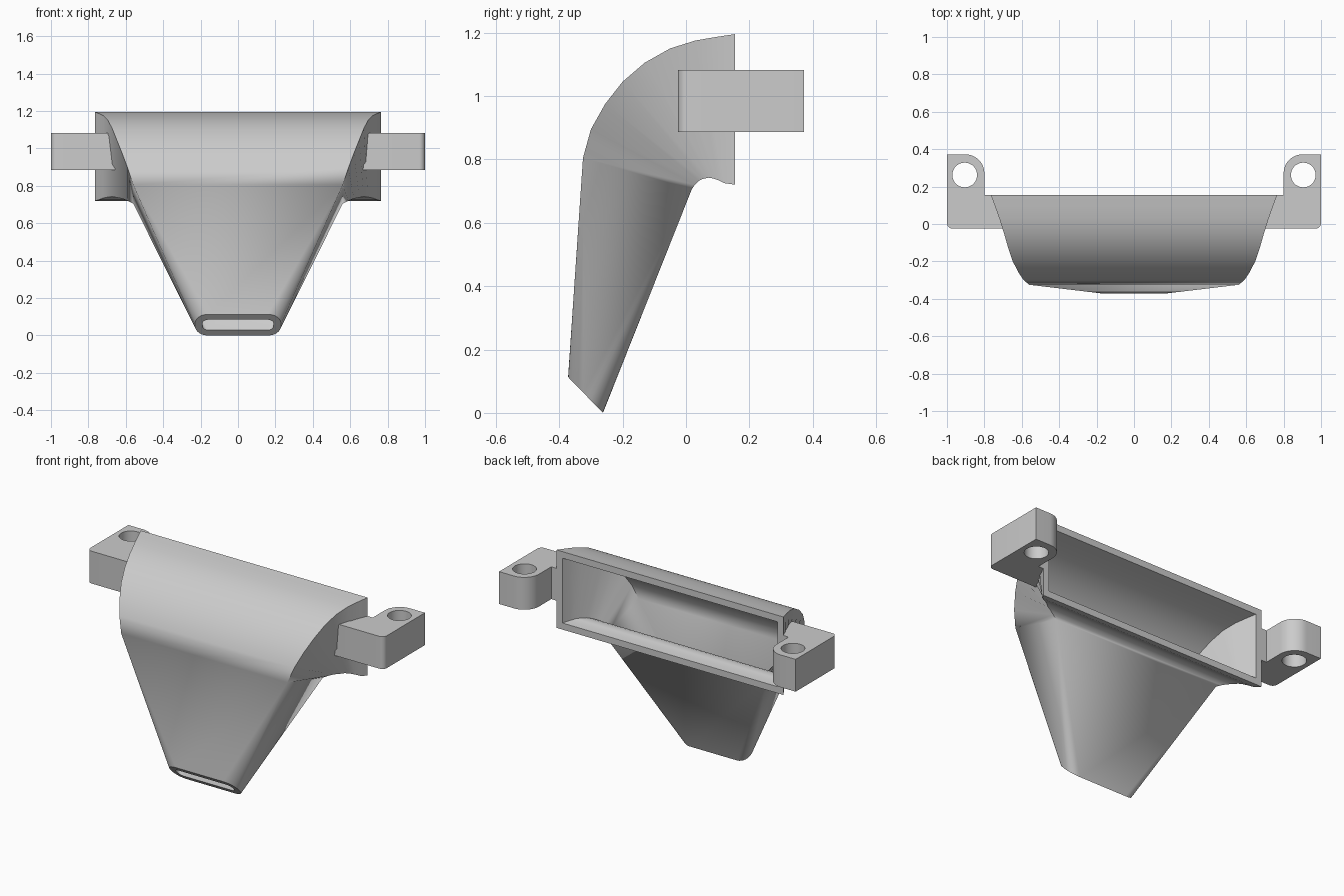
import bpy
import bmesh
from math import cos, sin, pi, radians
from mathutils import Vector

old = bpy.data.objects.get("Cube")
if old:
    bpy.data.objects.remove(old)

# Single plain grey plastic
grey = bpy.data.materials.new("light_grey_plastic")
grey.use_nodes = True
grey.diffuse_color = (0.6, 0.6, 0.6, 1)
grey.node_tree.nodes["Principled BSDF"].inputs["Base Color"].default_value = (0.6, 0.6, 0.6, 1)

WALL = 0.04
INLET_Y = 0.155


def finish(obj):
    """Assign the material and smooth curved areas."""
    obj.data.materials.clear()
    obj.data.materials.append(grey)
    bpy.ops.object.select_all(action='DESELECT')
    obj.select_set(True)
    bpy.context.view_layer.objects.active = obj
    bpy.ops.object.shade_smooth_by_angle(angle=radians(32))


def arc(cx, cy, r, start, sweep, steps):
    """Points along a circular arc, angles in quarter turns."""
    angles = [(start + sweep * i / steps) * pi / 2 for i in range(steps + 1)]
    return [(cx + r * cos(a), cy + r * sin(a)) for a in angles]


def section(outer, inner, half_width, radius, inset):
    """Rounded rectangle spanning two side-profile points."""
    top, bottom = Vector((0, *outer)), Vector((0, *inner))
    centre, up = (top + bottom) / 2, (top - bottom).normalized()
    r = max(radius - inset, 0)
    a = half_width - inset - r
    b = (top - bottom).length / 2 - inset - r
    points = []
    for q, (sx, sy) in enumerate([(1, 1), (-1, 1), (-1, -1), (1, -1)]):
        points += arc(sx * a, sy * b, r, q, 1, 8)
    return [centre + Vector((x, 0, 0)) + up * y for x, y in points]


# Duct stations: front/top edge (y, z), back/underside edge (y, z),
# half width, corner radius
stations = [
    ((INLET_Y, 1.195), (INLET_Y, 0.72), 0.765, 0),
    ((0.10, 1.187), (0.12, 0.725), 0.745, 0),
    ((0.03, 1.175), (0.10, 0.735), 0.72, 0),
    ((-0.05, 1.15), (0.085, 0.74), 0.695, 0),
    ((-0.13, 1.105), (0.07, 0.742), 0.672, 0),
    ((-0.20, 1.045), (0.052, 0.738), 0.648, 0),
    ((-0.255, 0.975), (0.04, 0.732), 0.62, 0),
    ((-0.30, 0.895), (0.028, 0.72), 0.59, 0),
    ((-0.325, 0.805), (0.018, 0.705), 0.56, 0),
    ((-0.372, 0.113), (-0.262, 0.0), 0.23, 0.07),
]

# Hollow duct: outer skin, outlet rim, inner skin and inlet rim in one loop
rings = [section(*s, 0) for s in stations]
rings += [section(*s, WALL) for s in reversed(stations)]
bm = bmesh.new()
loops = [[bm.verts.new(p) for p in ring] for ring in rings]
for i, ring in enumerate(loops):
    following = loops[(i + 1) % len(loops)]
    for j in range(len(ring)):
        k = (j + 1) % len(ring)
        bm.faces.new((ring[j], ring[k], following[k], following[j]))
bmesh.ops.remove_doubles(bm, verts=bm.verts, dist=0.0001)
bmesh.ops.recalc_face_normals(bm, faces=bm.faces)
mesh = bpy.data.meshes.new("duct")
bm.to_mesh(mesh)
bm.free()
duct = bpy.data.objects.new("duct", mesh)
bpy.context.collection.objects.link(duct)
finish(duct)


# Mounting ears with a vertical bolt hole
def mounting_ear(name, side):
    outline = [(0.657, -0.025)]
    outline += arc(0.97, 0.005, 0.03, -1, 1, 6)
    outline += [(1.0, 0.372)]
    outline += arc(0.9, 0.272, 0.1, 1, 1, 12)
    outline += [(0.8, INLET_Y), (0.74, INLET_Y)]
    hole = arc(0.905, 0.262, 0.066, 0, 4, 40)[:-1]
    curve = bpy.data.curves.new(name, 'CURVE')
    curve.dimensions = '2D'
    curve.fill_mode = 'BOTH'
    curve.extrude = 0.0985
    for path in (outline, hole):
        spline = curve.splines.new('POLY')
        spline.points.add(len(path) - 1)
        for point, (x, y) in zip(spline.points, path):
            point.co = (side * x, y, 0, 1)
        spline.use_cyclic_u = True
    ear = bpy.data.objects.new(name, curve)
    bpy.context.collection.objects.link(ear)
    bpy.ops.object.select_all(action='DESELECT')
    ear.select_set(True)
    bpy.context.view_layer.objects.active = ear
    bpy.ops.object.convert(target='MESH')
    ear = bpy.context.view_layer.objects.active
    ear.location.z = 0.984
    # Weld caps to walls
    bm = bmesh.new()
    bm.from_mesh(ear.data)
    bmesh.ops.remove_doubles(bm, verts=bm.verts, dist=0.0001)
    bmesh.ops.recalc_face_normals(bm, faces=bm.faces)
    bm.to_mesh(ear.data)
    bm.free()
    finish(ear)


mounting_ear("left_mounting_ear", 1)
mounting_ear("right_mounting_ear", -1)
